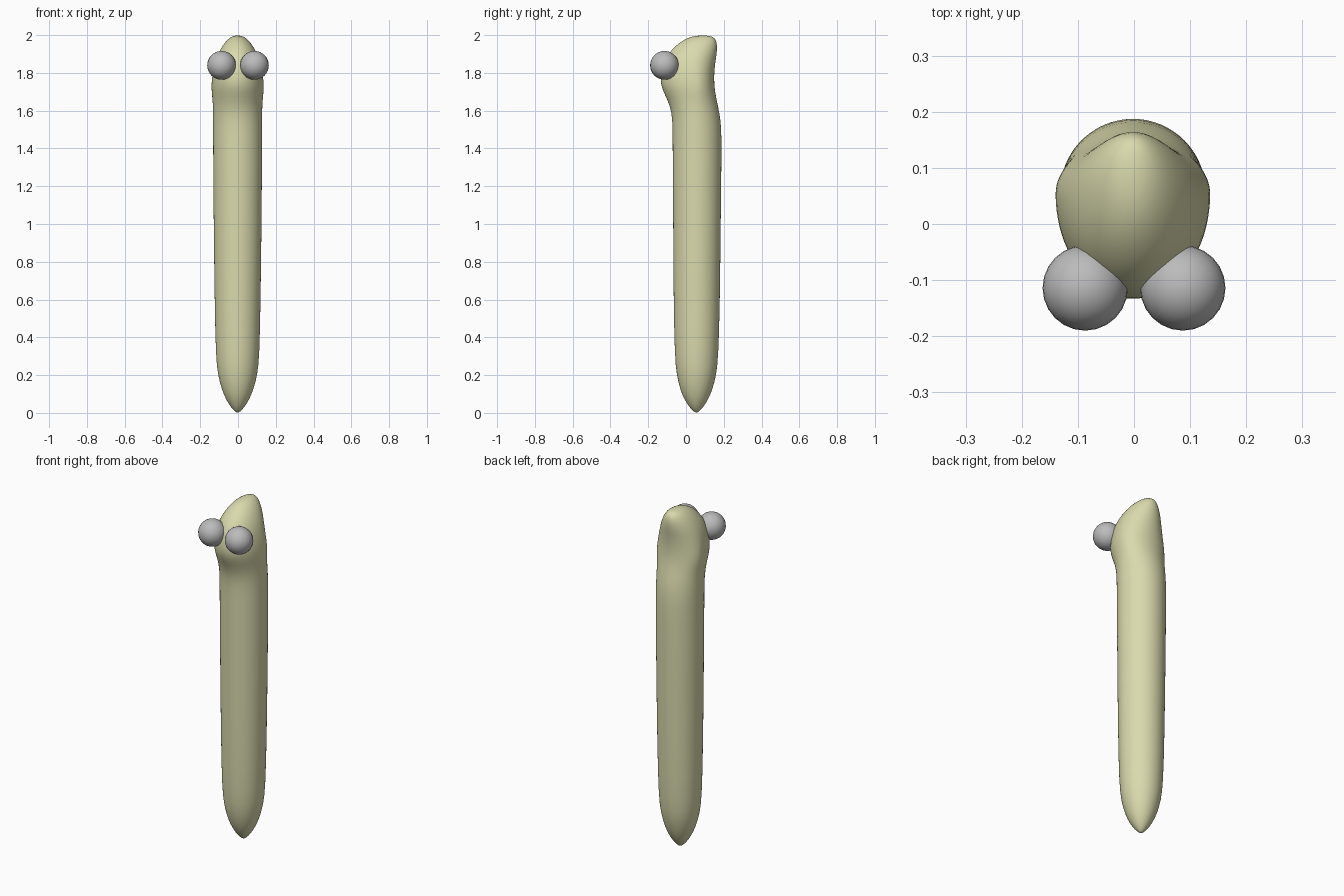
import bpy, bmesh, math


def material(name, rgb):
    m = bpy.data.materials.new(name)
    m.diffuse_color = (*rgb, 1)
    return m


skin = material("pale_olive", (0.70, 0.70, 0.42))
grey = material("eye_grey", (0.50, 0.50, 0.50))

# Body rings: height, half width, front y, back y, y of the widest line
RINGS = [
    (0.008, 0.015, 0.040, 0.070, 0.055), (0.03, 0.036, 0.018, 0.092, 0.055),
    (0.07, 0.061, -0.008, 0.117, 0.055), (0.12, 0.083, -0.030, 0.139, 0.055),
    (0.20, 0.105, -0.050, 0.161, 0.055), (0.30, 0.116, -0.060, 0.172, 0.056),
    (0.60, 0.122, -0.066, 0.180, 0.057), (1.00, 0.127, -0.068, 0.184, 0.058),
    (1.40, 0.130, -0.071, 0.189, 0.058), (1.52, 0.130, -0.071, 0.187, 0.058),
    (1.59, 0.130, -0.076, 0.177, 0.056), (1.65, 0.132, -0.095, 0.164, 0.055),
    (1.70, 0.138, -0.120, 0.154, 0.055), (1.74, 0.139, -0.134, 0.150, 0.052),
    (1.79, 0.134, -0.135, 0.149, 0.046), (1.85, 0.122, -0.122, 0.154, 0.040),
    (1.90, 0.105, -0.095, 0.163, 0.045), (1.945, 0.080, -0.055, 0.166, 0.060),
    (1.975, 0.056, -0.012, 0.159, 0.075), (1.993, 0.032, 0.030, 0.143, 0.088),
]
SIDES = 40

# Body lofted through egg-shaped rings, closed by a fan at each end
bm = bmesh.new()
loops = []
for z, w, front, back, mid in RINGS:
    loop = []
    for i in range(SIDES):
        a = 2 * math.pi * i / SIDES
        s = math.sin(a)
        y = mid + s * ((back - mid) if s > 0 else (mid - front))
        loop.append(bm.verts.new((-0.002 + w * math.cos(a), y, z)))
    loops.append(loop)
bottom = bm.verts.new((-0.002, 0.055, 0))
top = bm.verts.new((-0.002, 0.09, 2.0))
for i in range(SIDES):
    j = (i + 1) % SIDES
    for a, b in zip(loops, loops[1:]):
        bm.faces.new((a[i], a[j], b[j], b[i]))
    bm.faces.new((bottom, loops[0][j], loops[0][i]))
    bm.faces.new((top, loops[-1][i], loops[-1][j]))
for f in bm.faces:
    f.smooth = True
me = bpy.data.meshes.new("body")
bm.to_mesh(me)
bm.free()
me.materials.append(skin)
body = bpy.data.objects.new("body", me)
bpy.context.collection.objects.link(body)
sub = body.modifiers.new("smooth", "SUBSURF")
sub.levels = sub.render_levels = 1

# Bulging eyes
for side, name in ((-1, "left_eye"), (1, "right_eye")):
    bpy.ops.mesh.primitive_uv_sphere_add(segments=24, ring_count=16, radius=0.076,
                                         location=(side * 0.087, -0.114, 1.84))
    eye = bpy.context.object
    eye.name = name
    eye.data.materials.append(grey)
    bpy.ops.object.shade_smooth()
